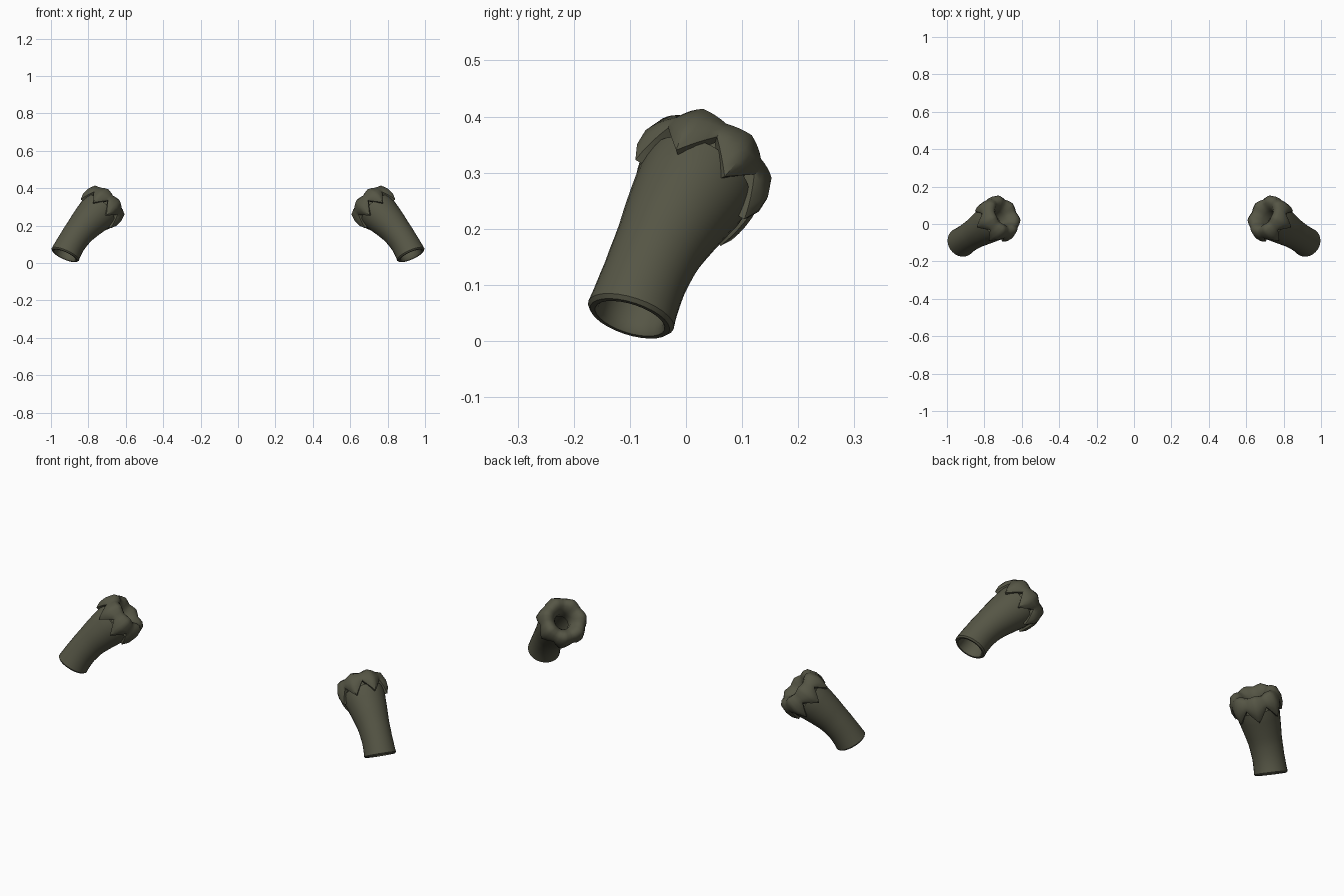
import bpy, bmesh, math
from mathutils import Vector
from mathutils.geometry import interpolate_bezier

if "Cube" in bpy.data.objects:
    bpy.data.objects.remove(bpy.data.objects["Cube"])

cloth = bpy.data.materials.new("dark olive cloth")
cloth.diffuse_color = (0.092, 0.092, 0.060, 1)
cloth.use_nodes = True
cloth.node_tree.nodes["Principled BSDF"].inputs["Base Color"].default_value = cloth.diffuse_color

WRIST = Vector((0.926, -0.10, 0.040))
SHOULDER = Vector((0.70, 0.045, 0.322))
WRIST_DIR = Vector((-0.39, 0.28, 0.87)).normalized()
AXIS = Vector((-0.64, 0.42, 0.64)).normalized()
OUTWARD = Vector((0.64, -0.16, 0.75))


def frame(tangent):
    """Two directions across the arm."""
    a = (OUTWARD - tangent * OUTWARD.dot(tangent)).normalized()
    return a, tangent.cross(a)


def skin(name, rows, angle):
    """Join closed rings of points into one mirrored part."""
    bm = bmesh.new()
    rings = [[bm.verts.new(p) for p in row] for row in rows]
    n = len(rings[0])
    for lo, hi in zip(rings, rings[1:]):
        for i in range(n):
            j = (i + 1) % n
            bm.faces.new((lo[i], lo[j], hi[j], hi[i]))
    bmesh.ops.recalc_face_normals(bm, faces=bm.faces)
    mesh = bpy.data.meshes.new(name)
    bm.to_mesh(mesh)
    bm.free()
    mesh.materials.append(cloth)
    ob = bpy.data.objects.new(name, mesh)
    bpy.context.collection.objects.link(ob)
    ob.modifiers.new("other arm", 'MIRROR')
    bpy.ops.object.select_all(action='DESELECT')
    ob.select_set(True)
    bpy.context.view_layer.objects.active = ob
    bpy.ops.object.shade_smooth_by_angle(angle=math.radians(angle))
    return ob


# Sleeve: a bent tube, wider at the shoulder, with an inner lining
STEPS, SIDES = 14, 28
path = interpolate_bezier(WRIST, WRIST + WRIST_DIR * 0.14,
                          SHOULDER - AXIS * 0.14, SHOULDER, STEPS + 1)
RADII = [0.079, 0.076, 0.080, 0.092, 0.104, 0.104]


def sleeve_radius(t):
    f = t * (len(RADII) - 1)
    i = min(int(f), len(RADII) - 2)
    return RADII[i] + (RADII[i + 1] - RADII[i]) * (f - i)


def sleeve_ring(k, radius, shift=0.0):
    if k == 0:
        tangent = WRIST_DIR
    elif k == STEPS:
        tangent = AXIS
    else:
        tangent = (path[k + 1] - path[k - 1]).normalized()
    a, b = frame(tangent)
    centre = path[k] + tangent * shift
    return [centre + radius * (a * math.cos(q) + b * math.sin(q))
            for q in (2 * math.pi * i / SIDES for i in range(SIDES))]


last = STEPS - 1
outer = [sleeve_ring(k, sleeve_radius(k / STEPS)) for k in range(1, last)]
lining = [sleeve_ring(k, 0.060) for k in range(last - 3, 0, -1)]
cuff_out = [sleeve_ring(0, 0.074), sleeve_ring(0, 0.080, 0.007)]
cuff_in = [sleeve_ring(0, 0.060, 0.008), sleeve_ring(0, 0.065)]
skin("sleeve", lining + cuff_in + cuff_out + outer, 40)

# Leaf collar: pointed leaves folded over a rounded rim and into the arm hole
LEAVES, PER_LEAF = 7, 8
N = LEAVES * PER_LEAF
a, b = frame(AXIS)


def collar_ring(profile):
    """profile(c) gives height and radius; c is 1 mid-leaf and 0 between leaves."""
    row = []
    for i in range(N):
        q = 2 * math.pi * i / N
        c = abs(((i / PER_LEAF + 0.5) % 1) - 0.5) * 2
        s, r = profile(1 - c)
        row.append(SHOULDER + AXIS * s + r * (a * math.cos(q) + b * math.sin(q)))
    return row


def edge(c):
    return -0.040 - 0.065 * c


collar = [
    lambda c: (edge(c) + 0.004, 0.090),
    lambda c: (edge(c), 0.112 + 0.002 * c),
    lambda c: (edge(c) * 0.65 - 0.005, 0.117 + 0.010 * c),
    lambda c: (edge(c) * 0.30 - 0.004, 0.114 + 0.014 * c),
    lambda c: (0.004 + 0.006 * c, 0.104 + 0.010 * c),
    lambda c: (0.014 + 0.010 * c, 0.086 + 0.006 * c),
    lambda c: (0.010 + 0.006 * c, 0.068),
    lambda c: (-0.008, 0.050),
    lambda c: (-0.030, 0.040),
    lambda c: (-0.075, 0.040),
]
skin("leaf_collar", [collar_ring(p) for p in collar], 50)
